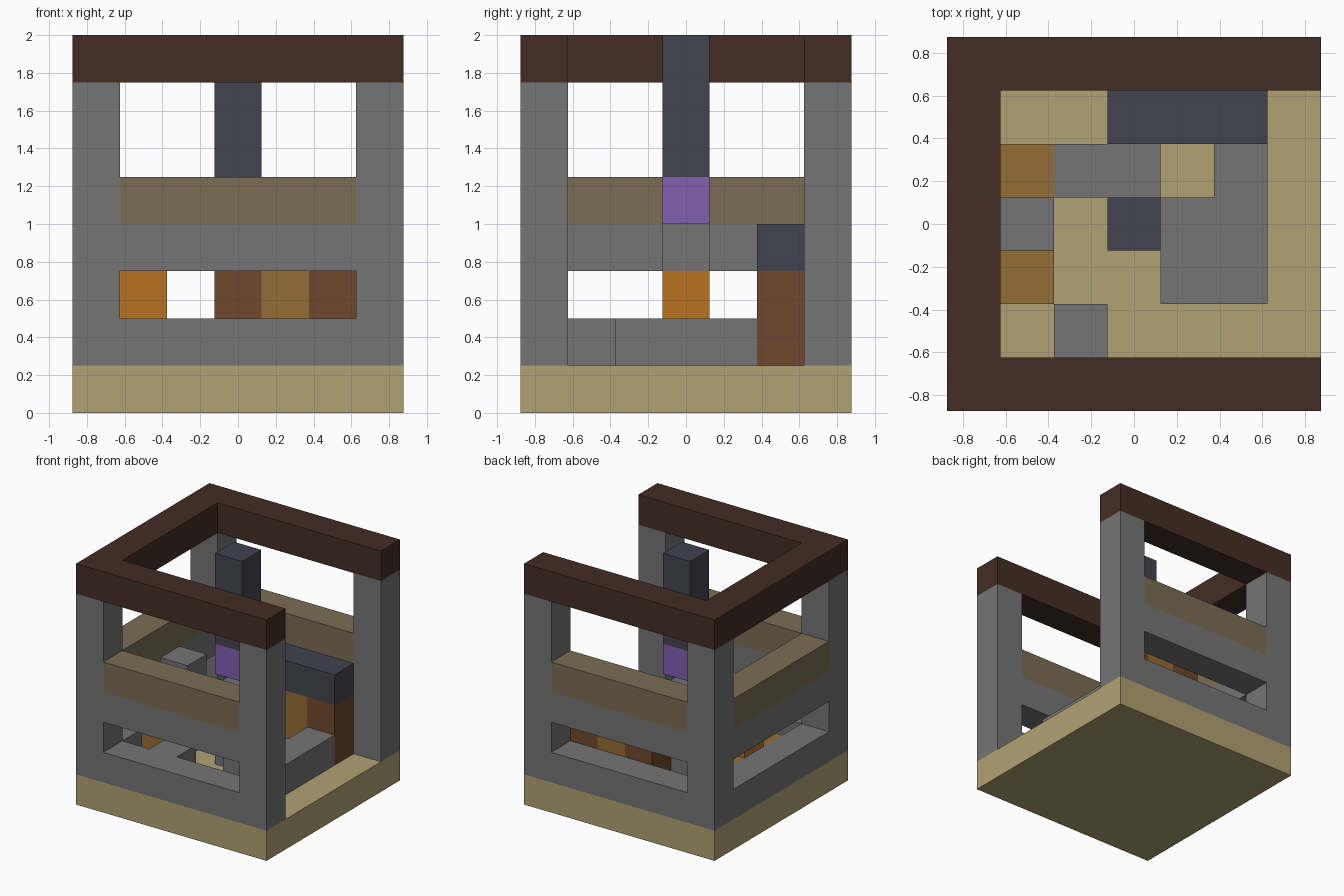
import bpy
import bmesh
from mathutils import Matrix, Vector

if "Cube" in bpy.data.objects:
    bpy.data.objects.remove(bpy.data.objects["Cube"], do_unlink=True)

CELL = 0.25          # size of one block
SIDE = 7             # blocks along each side of the base


def material(name, hex_colour):
    rgb = [int(hex_colour[i:i + 2], 16) / 255 for i in (0, 2, 4)]
    linear = [((c + 0.055) / 1.055) ** 2.4 for c in rgb] + [1]
    mat = bpy.data.materials.new(name)
    mat.use_nodes = True
    mat.diffuse_color = linear
    mat.node_tree.nodes["Principled BSDF"].inputs["Base Color"].default_value = linear
    return mat


sand = material("sand", "b0a273")
stone = material("grey stone", "767575")
timber = material("dark timber", "432d24")
beam = material("weathered wood", "7b6d55")
slate = material("slate", "434350")
brown = material("brown wood", "70482e")
gold = material("golden wood", "946e37")
ember = material("ember orange", "b87224")
purple = material("purple", "8160b1")


def blocks(name, mat, *boxes):
    """Join boxes, each given as a first block and a count of blocks per axis."""
    bm = bmesh.new()
    for start, count in boxes:
        size = Vector(count) * CELL
        corner = Vector(start) * CELL - Vector((SIDE, SIDE, 0)) * CELL / 2
        bmesh.ops.create_cube(
            bm, size=1,
            matrix=Matrix.Translation(corner + size / 2) @ Matrix.Diagonal(size).to_4x4())
    mesh = bpy.data.meshes.new(name)
    bm.to_mesh(mesh)
    bm.free()
    mesh.materials.append(mat)
    obj = bpy.data.objects.new(name, mesh)
    bpy.context.collection.objects.link(obj)


ONE = (1, 1, 1)
END = SIDE - 1

# Base and corner posts
blocks("base", sand, ((0, 0, 0), (SIDE, SIDE, 1)))
for x, side in ((0, "right"), (END, "left")):
    for y, end in ((0, "front"), (END, "back")):
        blocks(f"{end}_{side}_post", stone, ((x, y, 1), (1, 1, 6)))

# Three walls: stone rails below and above a slot, with a wooden beam on top
walls = {"front": ((1, 0), (5, 1)), "back": ((1, END), (5, 1)), "side": ((0, 1), (1, 5))}
for name, (start, count) in walls.items():
    for part, level, mat in (("sill", 1, stone), ("rail", 3, stone), ("beam", 4, beam)):
        blocks(f"{name}_wall_{part}", mat, ((*start, level), (*count, 1)))

# Roof frame, open on the left side
blocks("roof_frame", timber,
       ((0, 0, 7), (SIDE, 1, 1)), ((0, END, 7), (SIDE, 1, 1)), ((0, 1, 7), (1, 5, 1)))

# Low stonework on the floor
blocks("floor_stonework", stone,
       ((4, 2, 1), (2, 2, 1)), ((5, 4, 1), ONE), ((2, 4, 1), (2, 1, 1)),
       ((3, 3, 1), ONE), ((2, 1, 1), ONE))

# Hearth against the side wall
blocks("hearth_stone", stone, ((1, 3, 1), ONE), ((1, 3, 3), ONE))
blocks("hearth_fire", ember, ((1, 3, 2), ONE))
blocks("hearth_benches", gold, ((1, 2, 1), ONE), ((1, 4, 1), ONE))

# Cabinet along the back wall
blocks("cabinet_sides", brown, ((3, 5, 1), (1, 1, 2)), ((5, 5, 1), (1, 1, 2)))
blocks("cabinet_middle", gold, ((4, 5, 1), (1, 1, 2)))
blocks("cabinet_top", slate, ((3, 5, 3), (3, 1, 1)))

# Hanging lamp in the middle
blocks("lamp_column", slate, ((3, 3, 5), (1, 1, 3)))
blocks("lamp", purple, ((3, 3, 4), ONE))
